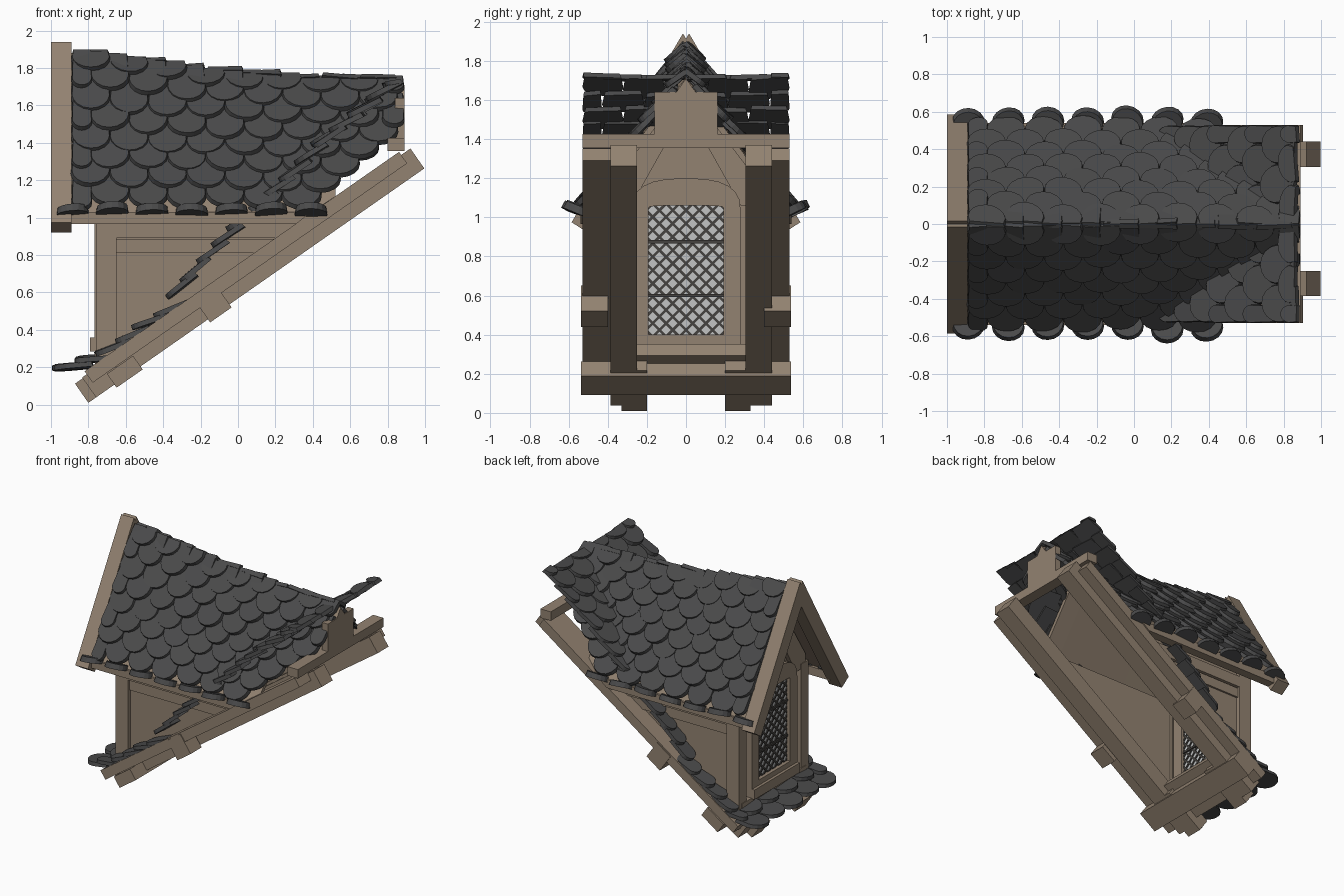
import bpy, bmesh, math, random
from mathutils import Vector

if "Cube" in bpy.data.objects:
    bpy.data.objects.remove(bpy.data.objects["Cube"])
random.seed(4)

def material(name, rgb):
    m = bpy.data.materials.new(name)
    m.diffuse_color = (*rgb, 1)
    m.use_nodes = True
    m.node_tree.nodes["Principled BSDF"].inputs["Base Color"].default_value = m.diffuse_color
    return m

WOOD = material("brown wood", (0.29, 0.225, 0.165))
SLATE = material("dark slate", (0.068, 0.068, 0.069))
GLASS = material("pale glass", (0.54, 0.55, 0.55))
LEAD = material("dark lead", (0.06, 0.055, 0.05))

def finish(name, bm, mat):
    bmesh.ops.recalc_face_normals(bm, faces=bm.faces)
    me = bpy.data.meshes.new(name)
    bm.to_mesh(me)
    bm.free()
    me.materials.append(mat)
    ob = bpy.data.objects.new(name, me)
    bpy.context.collection.objects.link(ob)
    return ob

def loft(bm, low, high):
    """Closed solid between two outlines with equal point counts."""
    a = [bm.verts.new(p) for p in low]
    b = [bm.verts.new(p) for p in high]
    bm.faces.new(a)
    bm.faces.new(b)
    for i in range(len(a)):
        j = (i + 1) % len(a)
        bm.faces.new((a[i], a[j], b[j], b[i]))

def prism(name, plane, parts, mat=WOOD):
    """parts: (outline, lo, hi); 'xz' outlines run along y, 'yz' along x."""
    bm = bmesh.new()
    for pts, lo, hi in parts:
        put = (lambda p, d: (p[0], d, p[1])) if plane == 'xz' else (lambda p, d: (d, p[0], p[1]))
        loft(bm, [put(p, lo) for p in pts], [put(p, hi) for p in pts])
    return finish(name, bm, mat)

def rect(a0, a1, b0, b1):
    return [(a0, b0), (a1, b0), (a1, b1), (a0, b1)]

def both(pts, lo, hi):
    return [(pts, lo, hi), (pts, -hi, -lo)]

def mirror(pts):
    return [(-a, b) for a, b in pts]

# ---- sloping base frame (s along the slope, h across it) ----
CA, SA = math.cos(math.radians(34.9)), math.sin(math.radians(34.9))

def slope(s0, s1, h0, h1):
    return [(-0.80 + s * CA - h * SA, 0.01 + s * SA + h * CA) for s, h in rect(s0, s1, h0, h1)]

prism("base_rafters", 'xz', [(slope(0.05, 2.19, 0, 0.13), -0.385, -0.25),
                             (slope(0.05, 2.19, 0, 0.13), 0.305, 0.44)])
prism("rafter_feet", 'xz', both(slope(0, 0.36, 0, 0.125), 0.20, 0.33))
prism("base_side_planks", 'xz', both(slope(0.08, 2.13, 0.075, 0.15), 0.32, 0.53))
prism("base_side_blocks", 'xz', both(slope(0.78, 0.92, -0.02, 0.14), 0.40, 0.537))
prism("base_cross_beam", 'xz', [(slope(0.17, 0.34, -0.02, 0.07), -0.537, 0.537)])
prism("base_front_plank", 'xz', [(slope(0.08, 0.41, 0.06, 0.13), -0.32, 0.32)])
prism("top_cross_beam", 'xz', [(rect(0.80, 0.89, 1.355, 1.425), -0.53, 0.53)])
prism("back_panel", 'yz', [([(-0.16, 1.40), (0.16, 1.40), (0.16, 1.64), (0.05, 1.64),
                             (0, 1.71), (-0.05, 1.64), (-0.16, 1.64)], 0.84, 0.89)])

# ---- dormer walls and timber framing ----
prism("side_walls", 'xz', both([(-0.70, 0.22), (0.53, 1.10), (-0.70, 1.10)], 0.36, 0.40))
prism("corner_posts", 'xz', both(rect(-0.76, -0.65, 0.20, 1.10), 0.34, 0.43))
prism("wall_rails", 'xz', both([(-0.65, 0.81), (0.12, 0.81), (0.22, 0.885), (-0.65, 0.885)], 0.39, 0.415)
      + both([(-0.65, 0.892), (0.24, 0.892), (0.36, 0.98), (-0.65, 0.98)], 0.39, 0.43))
prism("gable_wall", 'yz', [([(-0.38, 0.2), (0.38, 0.2), (0.38, 1.18), (0, 1.78), (-0.38, 1.18)], -0.72, -0.66)])
brace = [(0.28, 1.06), (0.40, 1.06), (0.40, 1.16), (0, 1.79), (0, 1.56)]
prism("gable_braces", 'yz', [(brace, -0.755, -0.64), (mirror(brace), -0.755, -0.64)])
prism("front_sill", 'xz', [(rect(-0.765, -0.65, 0.21, 0.29), -0.40, 0.40),
                           (rect(-0.79, -0.74, 0.285, 0.36), -0.28, 0.28)])

# ---- arched window ----
def arch(hw, bottom, spring, rise, power, n=12):
    pts = [(-hw, bottom), (hw, bottom)]
    for i in range(n + 1):
        c, s = math.cos(math.pi * i / n), math.sin(math.pi * i / n)
        pts.append((hw * math.copysign(abs(c) ** power, c), spring + rise * max(s, 0) ** power))
    return pts

outer, inner = arch(0.28, 0.29, 1.03, 0.17, 0.75), arch(0.192, 0.40, 1.045, 0.015, 0.5)
prism("window_frame", 'yz', [((outer[i], outer[(i + 1) % len(outer)],
                               inner[(i + 1) % len(inner)], inner[i]), -0.768, -0.615)
                             for i in range(len(outer))])
Y, Z0, Z1 = 0.2, 0.39, 1.07
prism("window_glass", 'yz', [(rect(-Y, Y, Z0, Z1), -0.735, -0.645)], GLASS)
bars, w = [], 0.0095
for face in (-0.742, -0.645):
    for sgn in (1, -1):                       # diagonal lead strips clipped to the pane
        c = Z0 - Y + 0.03
        while c < Z1 + Y:
            lo, hi = sorted((sgn * (Z0 - c), sgn * (Z1 - c)))
            a, b = max(-Y, lo), min(Y, hi)
            if b - a > 0.015:
                bars.append(([(a, sgn * a + c - w), (b, sgn * b + c - w),
                              (b, sgn * b + c + w), (a, sgn * a + c + w)], face, face + 0.007))
            c += 0.068
prism("window_lattice", 'yz', bars, LEAD)
prism("window_bars", 'yz', [(rect(-Y, Y, z - 0.008, z + 0.008), -0.75, -0.63) for z in (0.60, 0.875)], LEAD)

# ---- dormer roof surface: t = 0 at the sagging ridge, 1 at the eave ----
EAVE_Y, EAVE_Z = 0.53, 1.02

def ridge(x):
    return 1.715 + 0.165 * (max(0, 0.45 - x) / 1.34) ** 1.4

def roof(x, t, side=1):
    return Vector((x, side * EAVE_Y * t, ridge(x) + (EAVE_Z - ridge(x)) * t))

def floor_z(x):
    return 0.75 + 0.70 * x

bm = bmesh.new()
xs = [-0.95, -0.6, -0.25, 0.1, 0.38, 0.52]
for side in (1, -1):
    for x0, x1 in zip(xs, xs[1:]):
        tm = [min(1, (ridge(x) - floor_z(x)) / (ridge(x) - EAVE_Z)) for x in (x0, x1)]
        q = [roof(x0, 0, side), roof(x1, 0, side), roof(x1, tm[1], side), roof(x0, tm[0], side)]
        loft(bm, q, [p - Vector((0, 0, 0.05)) for p in q])
finish("roof_deck", bm, WOOD)
prism("eave_boards", 'xz', both([(-0.92, 0.965), (0.31, 0.965), (0.39, 1.03), (-0.92, 1.03)], 0.47, 0.54))

# ---- barge boards on the gable ----
barge = [(0, 1.915), (0.016, 1.94), (0.585, 0.975), (0.50, 0.92), (0, 1.745)]
prism("barge_boards", 'yz', [(barge, -1.0, -0.89), (mirror(barge), -1.0, -0.89)])

# ---- round-ended slates ----
def slate(bm, tip, down, across, width, length, lift=0.035, thick=0.028, wobble=0.08):
    down, across = down.normalized(), across.normalized()
    n = across.cross(down)
    if n.z < 0:
        n = -n
    across = (across + down * random.uniform(-wobble, wobble) + n * random.uniform(-wobble, wobble)).normalized()
    lift += random.uniform(-0.006, 0.010)
    tip = tip + down * random.uniform(-0.012, 0.012)
    hw, r = width / 2, min(width * 0.45, length * 0.7)
    out = [(-hw * 0.9, length), (-hw, r)]
    out += [(-hw * math.cos(math.pi * i / 8), r - r * math.sin(math.pi * i / 8)) for i in range(1, 8)]
    out += [(hw, r), (hw * 0.9, length)]

    def put(a, b, h):
        return tip + across * a - down * b + n * (h + lift * (1 - b / length))
    loft(bm, [put(a, b, 0) for a, b in out],
         [put(a * 0.93, b + 0.008 * (b < r), thick) for a, b in out])

bm = bmesh.new()
X = Vector((1, 0, 0))
ROWS = 8
for side in (1, -1):
    for r in range(1, ROWS + 1):
        t = r / ROWS - 0.01
        for c in range(9):
            x, width = -0.89 + 0.205 * c + (0.1025 if r % 2 else 0), 0.215
            if x < -0.85:                     # half slate against the barge board
                x, width = -0.835, 0.11
            if x > 0.80:                      # half slate at the back edge
                x, width = 0.83, 0.12
            tip = roof(x, t, side)
            if tip.z < floor_z(x) + 0.01:
                continue
            down = roof(x, 1, side) - roof(x, 0, side)
            slate(bm, tip, down, X, width, min(0.25, t * 0.98 + 0.02))
    for i in range(7):                        # flared eave course
        slate(bm, Vector((-0.885 + 0.2125 * i, side * 0.63, 1.04)),
              Vector((0, side, random.uniform(0.25, 0.45))), X, 0.175, 0.14, 0.005, 0.04)
finish("dormer_slates", bm, SLATE)

# ---- main roof slates beside and below the dormer ----
PROFILE = [Vector((x, 0, z)) for x, z in ((-0.97, 0.14), (-0.75, 0.21), (-0.42, 0.43), (-0.22, 0.68),
                                          (0, 0.91), (0.45, 1.35), (0.90, 1.73))]

def along(d):
    for a, b in zip(PROFILE, PROFILE[1:]):
        seg = (b - a).length
        if d <= seg:
            return a + (b - a) * d / seg, a - b
        d -= seg
    return None

bm = bmesh.new()
row, d = 0, 0.0
while along(d):
    p, down = along(d)
    if p.x < -0.76 or p.z > 1.2:
        cols = ([(0, 0.215), (0.215, 0.215), (0.425, 0.21)] if row % 2 == 0
                else [(0.108, 0.215), (0.322, 0.215), (0.48, 0.10)])
    else:
        cols = [(0.465, 0.125)]               # narrow strip along the side wall
    inside = 0
    if p.z > 1.2:
        inside = EAVE_Y * max(0, ridge(p.x) - p.z) / (ridge(p.x) - EAVE_Z)
    length = 0.20 if p.x < 0.70 else max(0.06, (0.88 - p.x) * 1.3)
    for y, width in cols:
        if y + width / 2 < inside + 0.02:
            continue
        for side in ((1, -1) if y else (1,)):
            slate(bm, p + Vector((0, side * y, 0)), down, Vector((0, 1, 0)), width, length, 0.045, 0.028)
    d += 0.125
    row += 1
finish("main_roof_slates", bm, SLATE)
